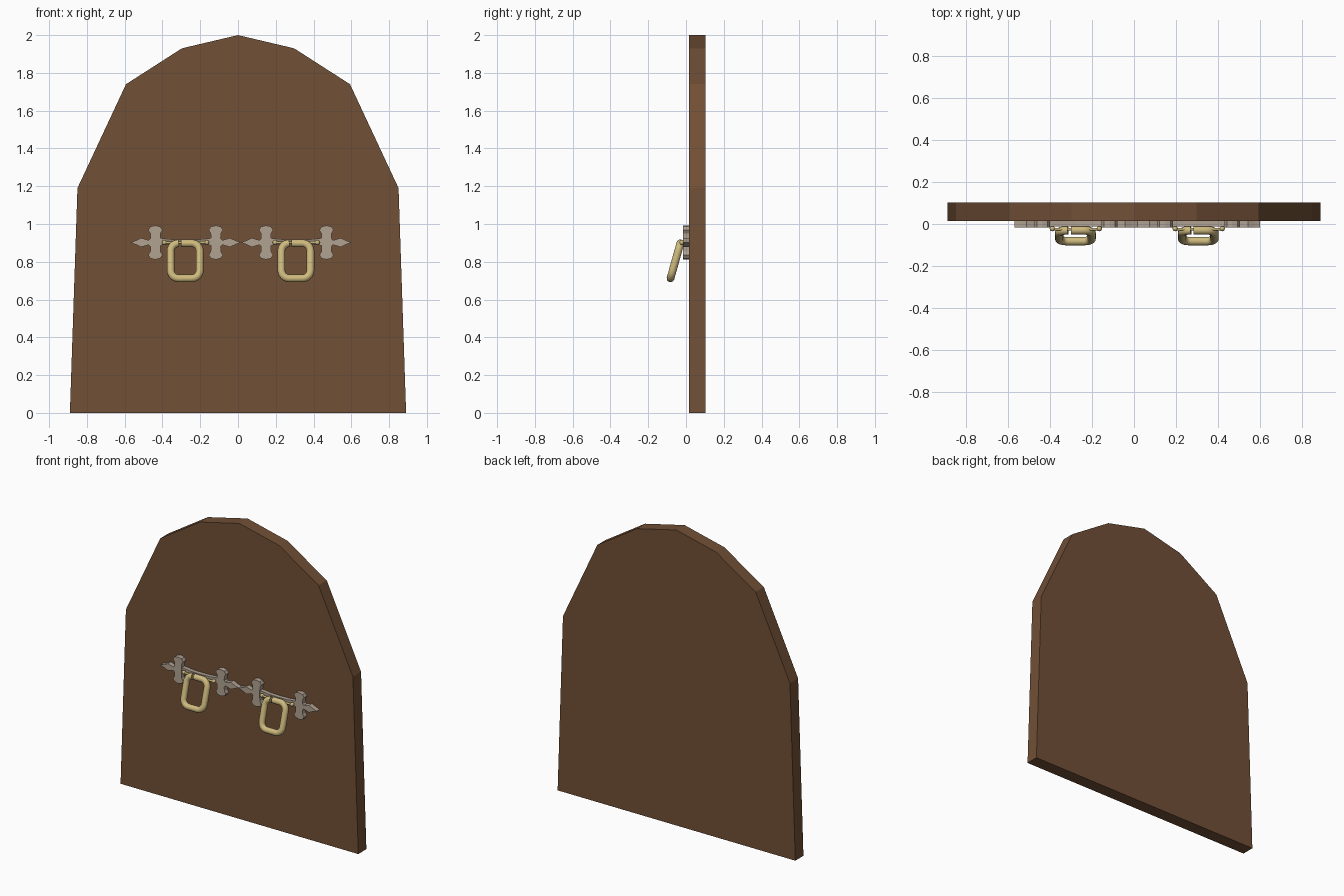
import bpy, bmesh, math
from mathutils import Vector

if "Cube" in bpy.data.objects:
    bpy.data.objects.remove(bpy.data.objects["Cube"])


def material(name, rgb):
    m = bpy.data.materials.new(name)
    m.diffuse_color = (*rgb, 1)
    m.use_nodes = True
    m.node_tree.nodes["Principled BSDF"].inputs["Base Color"].default_value = m.diffuse_color
    return m


WOOD = material("brown wood", (0.165, 0.079, 0.037))
IRON = material("grey metal", (0.44, 0.36, 0.29))
BRASS = material("pale brass", (0.62, 0.49, 0.21))


def finish(name, bm, mat, smooth=False):
    bmesh.ops.recalc_face_normals(bm, faces=bm.faces)
    me = bpy.data.meshes.new(name)
    bm.to_mesh(me)
    bm.free()
    me.materials.append(mat)
    for p in me.polygons:
        p.use_smooth = smooth
    ob = bpy.data.objects.new(name, me)
    bpy.context.collection.objects.link(ob)
    return ob


def slab(name, outline, y0, y1, mat):
    """Extrude an x/z outline between two depths."""
    bm = bmesh.new()
    f = bm.faces.new([bm.verts.new((x, y0, z)) for x, z in outline])
    r = bmesh.ops.extrude_face_region(bm, geom=[f])
    vs = [v for v in r["geom"] if isinstance(v, bmesh.types.BMVert)]
    bmesh.ops.translate(bm, verts=vs, vec=(0, y1 - y0, 0))
    return finish(name, bm, mat)


def tube(name, path, radius, mat, sides=12):
    """Sweep a round section along an open path, capped at both ends."""
    bm = bmesh.new()
    rings = []
    for i, p in enumerate(path):
        t = (path[min(i + 1, len(path) - 1)] - path[max(i - 1, 0)]).normalized()
        side = t.cross(Vector((0, -0.96, -0.27))).normalized()
        up = t.cross(side)
        rings.append([bm.verts.new(p + radius * (math.cos(a) * side + math.sin(a) * up))
                      for a in (2 * math.pi * k / sides for k in range(sides))])
    for a, b in zip(rings, rings[1:]):
        for k in range(sides):
            n = (k + 1) % sides
            bm.faces.new((a[k], a[n], b[n], b[k]))
    bm.faces.new(rings[0])
    bm.faces.new(rings[-1])
    ob = finish(name, bm, mat, True)
    bpy.ops.object.select_all(action='DESELECT')
    ob.select_set(True)
    bpy.context.view_layer.objects.active = ob
    bpy.ops.object.shade_smooth_by_angle(angle=math.radians(50))
    return ob


# arched door panel
half = [(0.89, 0), (0.85, 1.19), (0.593, 1.74), (0.297, 1.93)]
slab("door_panel", half + [(0, 2.0)] + [(-x, z) for x, z in reversed(half)],
     0.015, 0.102, WOOD)

# quarter outline of the decorative plate, tip to centre
QUARTER = [(0.265, 0.010), (0.235, 0.024), (0.215, 0.018), (0.195, 0.012),
           (0.186, 0.022), (0.187, 0.048), (0.198, 0.066), (0.186, 0.084), (0.16, 0.09),
           (0.134, 0.084), (0.122, 0.066), (0.133, 0.048), (0.134, 0.022)]
ZC = 0.902


def handle(cx, label):
    # pointed back plate with two cross pieces
    for s, end in ((-1, "left"), (1, "right")):
        o = [(0.293, 0)] + QUARTER + [(x, -z) for x, z in reversed(QUARTER)]
        slab(f"{label}_{end}_plate", [(cx + s * x, ZC + z) for x, z in o],
             -0.017, 0.02, IRON)
    # slim bar joining the plates
    bar = [(-0.14, 0.02), (-0.07, 0.012), (0, 0.010), (0.07, 0.012), (0.14, 0.02)]
    slab(f"{label}_bar", [(cx + x, ZC + z + 0.004) for x, z in bar]
         + [(cx + x, ZC - z + 0.004) for x, z in reversed(bar)], -0.012, 0.02, IRON)
    # small brass pin with round ends
    tube(f"{label}_pin", [Vector((cx - 0.11, -0.025, ZC)), Vector((cx + 0.11, -0.025, ZC))],
         0.007, BRASS, 8)
    for s, end in ((-1, "left"), (1, "right")):
        bm = bmesh.new()
        bmesh.ops.create_uvsphere(bm, u_segments=12, v_segments=8, radius=0.013)
        bmesh.ops.translate(bm, verts=bm.verts, vec=(cx + s * 0.112, -0.022, ZC))
        finish(f"{label}_{end}_knob", bm, BRASS, True)
    # tilted rounded pull ring, split near the top left
    w, top, bottom, r = 0.077, 0.898, 0.712, 0.042
    flat = [(-0.022, top)]
    for x, z, a0 in ((w - r, top - r, 90), (w - r, bottom + r, 0),
                     (r - w, bottom + r, -90), (r - w, top - r, -180)):
        for k in range(7):
            a = math.radians(a0 - 15 * k)
            flat.append((x + r * math.cos(a), z + r * math.sin(a)))
    path = [Vector((cx - 0.002 + x, -0.03 - 0.28 * (top - z), z)) for x, z in flat]
    tube(f"{label}_pull_ring", path, 0.0205, BRASS)


handle(-0.2775, "left_handle")
handle(0.3085, "right_handle")
